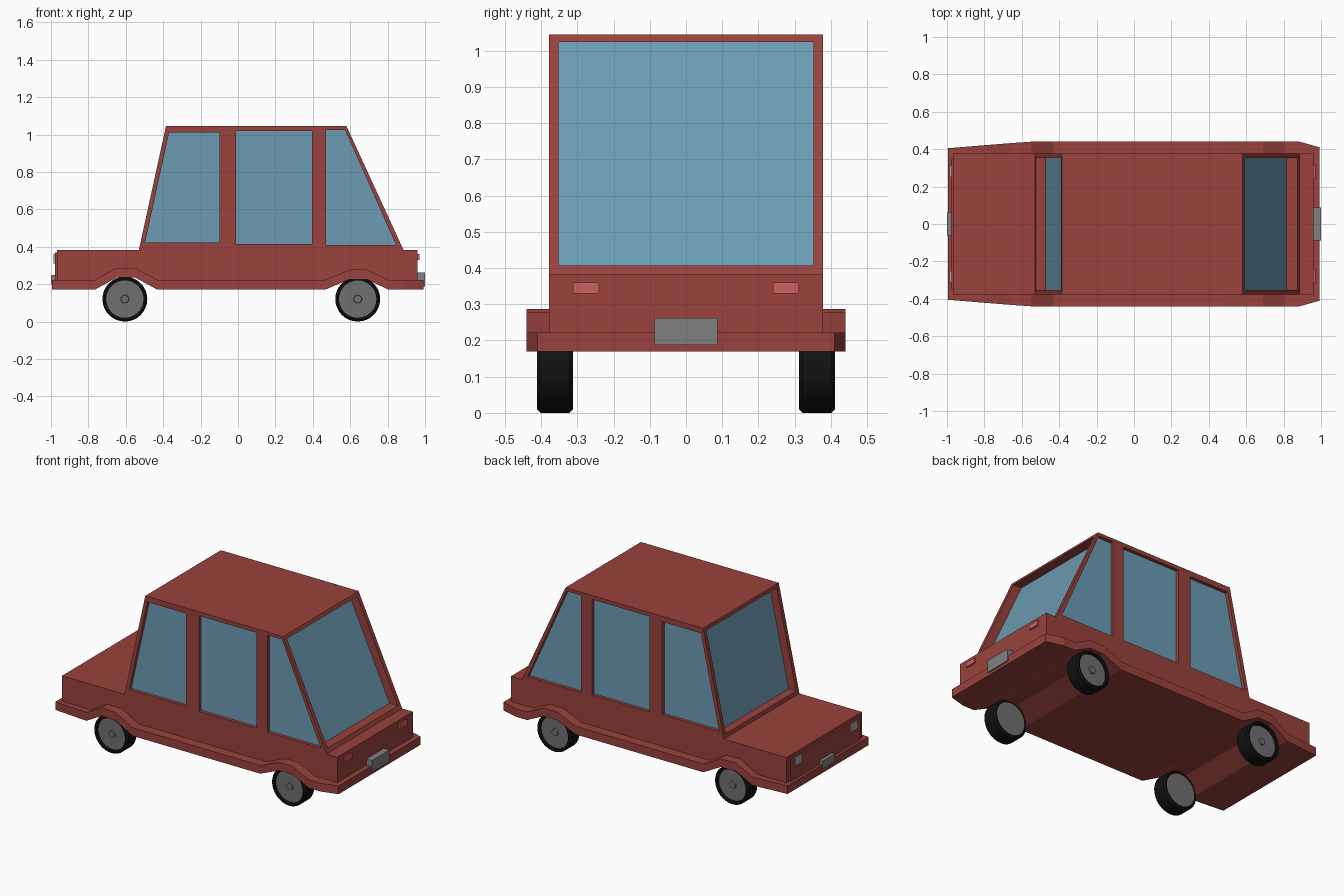
import bpy, bmesh, math

if "Cube" in bpy.data.objects:
    bpy.data.objects.remove(bpy.data.objects["Cube"])


def material(name, r, g, b):
    m = bpy.data.materials.new(name)
    m.diffuse_color = (r, g, b, 1)
    m.use_nodes = True
    m.node_tree.nodes["Principled BSDF"].inputs["Base Color"].default_value = m.diffuse_color
    return m


RED = material("red_paint", 0.32, 0.055, 0.045)
GLASS = material("blue_glass", 0.15, 0.33, 0.45)
RUBBER = material("black_rubber", 0.006, 0.006, 0.006)
STEEL = material("dark_steel", 0.16, 0.16, 0.16)
PLATE = material("grey_plate", 0.22, 0.22, 0.22)
LAMP = material("lamp_white", 0.4, 0.42, 0.43)
TAIL = material("lamp_red", 0.6, 0.12, 0.12)


def finish(name, bm, mat):
    bmesh.ops.recalc_face_normals(bm, faces=bm.faces[:])
    me = bpy.data.meshes.new(name)
    bm.to_mesh(me)
    bm.free()
    ob = bpy.data.objects.new(name, me)
    bpy.context.collection.objects.link(ob)
    if mat:
        me.materials.append(mat)
    return ob


def prism(name, pts, y0, y1, mat=None):
    """Extrude an x-z outline from y0 to y1."""
    bm = bmesh.new()
    a = [bm.verts.new((x, y0, z)) for x, z in pts]
    b = [bm.verts.new((x, y1, z)) for x, z in pts]
    bm.faces.new(a)
    bm.faces.new(b)
    for i in range(len(pts)):
        j = (i + 1) % len(pts)
        bm.faces.new((a[i], a[j], b[j], b[i]))
    return finish(name, bm, mat)


def box(name, x0, x1, y0, y1, z0, z1, mat):
    return prism(name, [(x0, z0), (x1, z0), (x1, z1), (x0, z1)], y0, y1, mat)


def lathe(name, profile, x, y, z, side, mat, n=32):
    """Spin (radius, offset) points round a y axis; offset points outward."""
    bm = bmesh.new()
    rings = []
    for r, o in profile:
        if r == 0:
            rings.append([bm.verts.new((x, y + side * o, z))] * n)
        else:
            rings.append([bm.verts.new((x + r * math.cos(t), y + side * o, z + r * math.sin(t)))
                          for t in (2 * math.pi * i / n for i in range(n))])
    pairs = list(zip(rings, rings[1:]))
    if profile[0][0] != 0:
        pairs.append((rings[-1], rings[0]))
    for a, b in pairs:
        for i in range(n):
            j = (i + 1) % n
            bm.faces.new(list(dict.fromkeys((a[i], a[j], b[j], b[i]))))
    ob = finish(name, bm, mat)
    bpy.ops.object.select_all(action='DESELECT')
    ob.select_set(True)
    bpy.context.view_layer.objects.active = ob
    bpy.ops.object.shade_smooth_by_angle(angle=math.radians(30))
    return ob


# Bumper skirt: stations of (x, half width, lift over the wheels)
stations = [(-0.995, 0.405, 0), (-0.765, 0.424, 0), (-0.65, 0.433, 0.065), (-0.55, 0.44, 0.065),
            (-0.43, 0.44, 0), (0.465, 0.44, 0), (0.595, 0.44, 0.055), (0.69, 0.44, 0.055),
            (0.805, 0.44, 0), (0.885, 0.44, 0), (0.992, 0.41, 0)]
bm = bmesh.new()
loops = [[bm.verts.new(p) for p in ((x, -w, 0.17 + d), (x, w, 0.17 + d),
                                    (x, w, 0.222 + d), (x, -w, 0.222 + d))]
         for x, w, d in stations]
for a, b in zip(loops, loops[1:]):
    for i in range(4):
        j = (i + 1) % 4
        bm.faces.new((a[i], a[j], b[j], b[i]))
bm.faces.new(loops[0])
bm.faces.new(loops[-1])
finish("skirt", bm, RED)

# Body and cabin in one side profile, its underside following the skirt
W = 0.378
under = [(x, 0.212 + d) for x, w, d in reversed(stations[1:-2])]
body = prism("body", [(-0.968, 0.212), (-0.968, 0.383), (-0.53, 0.383), (-0.385, 1.045),
                      (0.58, 1.045), (0.885, 0.383), (0.96, 0.383), (0.96, 0.212)] + under,
             -W, W, RED)


def screen(z0, z1, front, inner, outer):
    """Slanted band parallel to the windscreen or rear window."""
    xa, xb, s = (-0.53, -0.385, 1) if front else (0.885, 0.58, -1)
    at = lambda z: xa + (xb - xa) * (z - 0.383) / 0.662
    return [(at(z0) + s * inner, z0), (at(z1) + s * inner, z1),
            (at(z1) + s * outer, z1), (at(z0) + s * outer, z0)]


# Window recesses and glass
cutters = []
for front, label, depth in ((True, "windscreen", 0.055), (False, "rear_window", 0.062)):
    cutters.append(prism("cutter", screen(0.407, 1.024, front, depth, -0.1), -0.352, 0.352))
    prism(label, screen(0.407, 1.024, front, depth + 0.01, depth - 0.003), -0.352, 0.352, GLASS)

side_windows = [
    ("front", [(-0.497, 0.422), (-0.098, 0.422), (-0.098, 1.01), (-0.369, 1.01)]),
    ("middle", [(-0.01, 0.415), (0.395, 0.415), (0.395, 1.02), (-0.01, 1.02)]),
    ("rear", [(0.47, 0.41), (0.845, 0.41), (0.572, 1.025), (0.47, 1.025)])]
for label, pts in side_windows:
    for s, side in ((-1, "right"), (1, "left")):
        cutters.append(prism("cutter", pts, s * 0.355, s * 0.45))
        prism(f"{label}_side_window_{side}", pts, s * 0.353, s * 0.357, GLASS)

bpy.context.view_layer.objects.active = body
for c in cutters:
    c.hide_render = True
    mod = body.modifiers.new("window_cut", 'BOOLEAN')
    mod.operation = 'DIFFERENCE'
    mod.solver = 'EXACT'
    mod.object = c
    bpy.ops.object.modifier_apply(modifier=mod.name)
for c in cutters:
    bpy.data.objects.remove(c)

# Nose panel, lamps and plates
box("nose_panel", -0.978, -0.96, -0.35, 0.35, 0.222, 0.368, RED)
for s, side in ((-1, "right"), (1, "left")):
    box(f"headlight_{side}", -0.986, -0.96, s * 0.25, s * 0.312, 0.31, 0.36, LAMP)
    box(f"tail_light_{side}", 0.95, 0.97, s * 0.24, s * 0.312, 0.33, 0.36, TAIL)
box("front_plate", -1.0, -0.97, -0.062, 0.062, 0.197, 0.248, PLATE)
box("rear_plate", 0.95, 1.0, -0.087, 0.087, 0.187, 0.262, PLATE)

# Wheels: tyre ring, recessed rim and hub cap
for x, end in ((-0.605, "front"), (0.64, "rear")):
    for s, side in ((-1, "right"), (1, "left")):
        at = (x, s * 0.362, 0.12, s)
        lathe(f"{end}_tyre_{side}", [(0.1, -0.047), (0.11, -0.05), (0.12, -0.04), (0.12, 0.04),
                                     (0.11, 0.05), (0.1, 0.047)], *at, RUBBER)
        lathe(f"{end}_rim_{side}", [(0, -0.047), (0.1, -0.047), (0.1, 0.03), (0.022, 0.03),
                                    (0.02, 0.04), (0, 0.04)], *at, STEEL)
